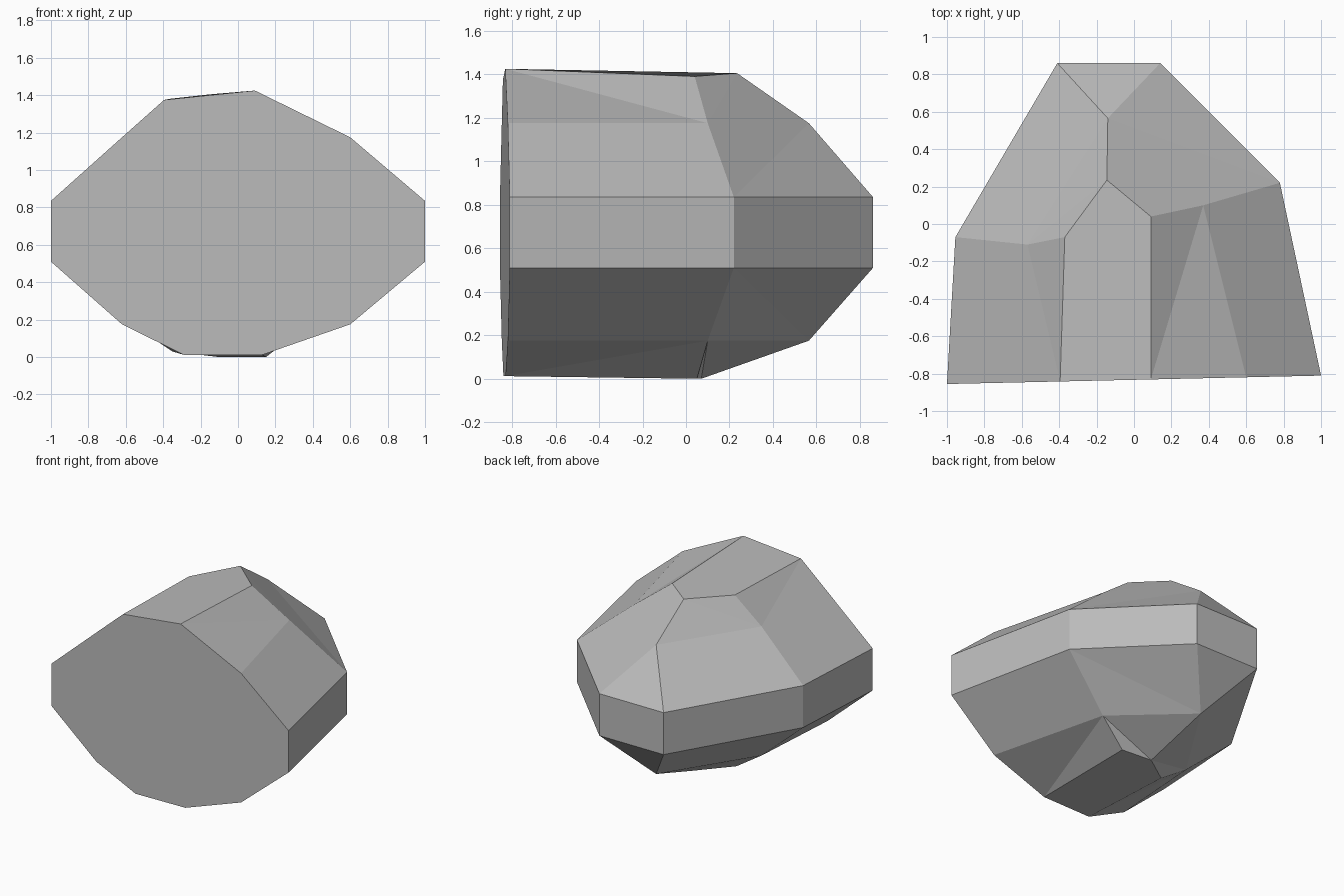
import bpy
import bmesh

if "Cube" in bpy.data.objects:
    bpy.data.objects.remove(bpy.data.objects["Cube"], do_unlink=True)


def front_y(x):
    # The flat cut front leans slightly across the width
    return -0.833 + 0.0225 * x


# Stone material
stone = bpy.data.materials.new("stone_grey")
stone.use_nodes = True
colour = (0.5, 0.5, 0.5, 1)
stone.diffuse_color = colour
stone.node_tree.nodes["Principled BSDF"].inputs["Base Color"].default_value = colour

bm = bmesh.new()

# Outline of the upright band, and the narrower shoulder ring above and below it
outline = dict(A=(-1, front_y(-1)), B=(1, front_y(1)), C=(0.78, 0.22),
               D=(0.14, 0.86), E=(-0.41, 0.86), F=(-0.955, -0.07))
shoulder = dict(a=(-0.62, front_y(-0.62)), b=(0.6, front_y(0.6)),
                c=(0.37, 0.1), m=(-0.14, 0.565), f=(-0.57, -0.11))

# Facets of one half: capitals band, small letters shoulder, digits crest
FACETS = ("DEm CDm Cmc BCcb EFfm Afa AFf "
          "bc5 c45 c34 cm3 mf3 f23 f12 af1 12345").split()


def half(band_z, shoulder_z, crest):
    points = {k: bm.verts.new((*p, band_z)) for k, p in outline.items()}
    points.update({k: bm.verts.new((*p, shoulder_z)) for k, p in shoulder.items()})
    points.update({str(i): bm.verts.new(p) for i, p in enumerate(crest, 1)})
    for facet in FACETS:
        bm.faces.new([points[k] for k in facet])
    return points


# Crown and underside
upper = half(0.835, 1.175, [(-0.395, front_y(-0.395), 1.375), (-0.37, -0.07, 1.38),
                            (-0.145, 0.235, 1.405), (0.09, 0.04, 1.39),
                            (0.09, front_y(0.09), 1.425)])
lower = half(0.51, 0.175, [(-0.29, front_y(-0.29), 0.012), (-0.35, -0.12, 0.03),
                           (-0.1, 0.07, 0), (0.15, 0.05, 0),
                           (0.13, front_y(0.13), 0.012)])

# Upright band round the sides and back
for p, q in zip("BCDEF", "CDEFA"):
    bm.faces.new((lower[p], lower[q], upper[q], upper[p]))

# Flat front cut
bm.faces.new([upper[k] for k in "Aa15bB"] + [lower[k] for k in "Bb51aA"])

bmesh.ops.recalc_face_normals(bm, faces=bm.faces)
mesh = bpy.data.meshes.new("boulder")
bm.to_mesh(mesh)
bm.free()
mesh.materials.append(stone)
boulder = bpy.data.objects.new("boulder", mesh)
bpy.context.collection.objects.link(boulder)
